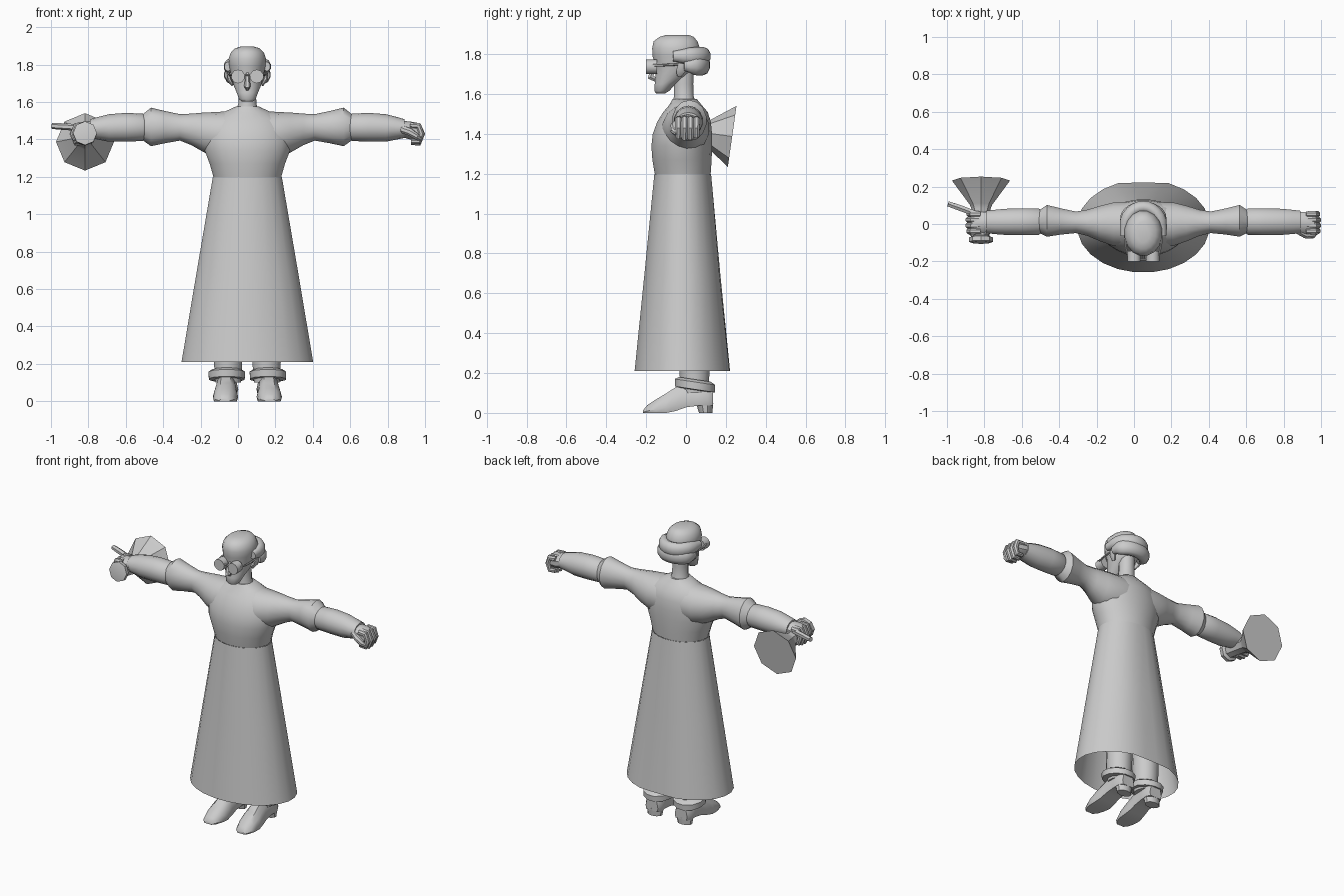
import bpy, bmesh, math
from mathutils import Vector

CX = 0.05  # body centre line
cloth = bpy.data.materials.new("plain grey")
cloth.diffuse_color = (0.6, 0.6, 0.6, 1)


def finish(name, bm, mirror=False, angle=40, x=CX):
    bmesh.ops.recalc_face_normals(bm, faces=bm.faces)
    me = bpy.data.meshes.new(name)
    bm.to_mesh(me)
    bm.free()
    me.materials.append(cloth)
    ob = bpy.data.objects.new(name, me)
    bpy.context.collection.objects.link(ob)
    ob.location.x = x
    if mirror:
        ob.modifiers.new("mirror", 'MIRROR').use_mirror_merge = False
    bpy.ops.object.select_all(action='DESELECT')
    bpy.context.view_layer.objects.active = ob
    ob.select_set(True)
    bpy.ops.object.shade_smooth_by_angle(angle=math.radians(angle))
    return ob


def loft(name, rings, caps=(True, True), **kw):
    bm = bmesh.new()
    vs = [[bm.verts.new(p) for p in r] for r in rings]
    n = len(vs[0])
    for a, b in zip(vs, vs[1:]):
        for i in range(n):
            j = (i + 1) % n
            bm.faces.new((a[i], a[j], b[j], b[i]))
    if caps[0]:
        bm.faces.new(vs[0])
    if caps[1]:
        bm.faces.new(vs[-1])
    return finish(name, bm, **kw)


def angles(n):
    return [2 * math.pi * (i + 0.5) / n for i in range(n)]


def ring_z(z, rx, y0, y1, cx=0, n=16):
    return [(cx + rx * math.cos(a), (y0 + y1) / 2 + (y1 - y0) / 2 * math.sin(a), z)
            for a in angles(n)]


def ring_x(x, z0, z1, y0, y1, n=14):
    return [(x, (y0 + y1) / 2 + (y1 - y0) / 2 * math.cos(a),
             (z0 + z1) / 2 + (z1 - z0) / 2 * math.sin(a)) for a in angles(n)]


def tube(name, path, radii, n=8, up=(0, 0, 1), squash=1.0, **kw):
    # tapered tube; squash scales the section along the up direction
    pts = [Vector(p) for p in path]
    rings = []
    for i, p in enumerate(pts):
        t = (pts[min(i + 1, len(pts) - 1)] - pts[max(i - 1, 0)]).normalized()
        side = t.cross(Vector(up)).normalized()
        top = side.cross(t)
        rings.append([p + radii[i] * (side * math.cos(a) + top * squash * math.sin(a))
                      for a in angles(n)])
    return loft(name, rings, **kw)


# long flared skirt, open below, with a dip at the centre back
def skirt_ring(z, rx, y0, y1, dip):
    return [(x, y - dip * math.exp(-(x / 0.06) ** 2) * (y > 0) , zz)
            for x, y, zz in ring_z(z, rx, y0, y1, n=24)]


loft("skirt", [skirt_ring(0.21, 0.355, -0.26, 0.237, 0.025),
               skirt_ring(0.70, 0.272, -0.21, 0.182, 0.012),
               skirt_ring(1.20, 0.186, -0.16, 0.127, 0)], caps=(False, False))

# upper robe
loft("torso", [ring_z(*r, n=24) for r in (
    (1.20, 0.183, -0.158, 0.125), (1.27, 0.203, -0.17, 0.13), (1.34, 0.23, -0.175, 0.132),
    (1.40, 0.235, -0.168, 0.132), (1.46, 0.225, -0.146, 0.126), (1.51, 0.195, -0.115, 0.11),
    (1.545, 0.13, -0.085, 0.08), (1.575, 0.065, -0.068, 0.055))], caps=(False, True))

# shoulder and puffed upper sleeve
loft("upper_sleeve", [ring_x(*r) for r in (
    (0.08, 1.30, 1.553, -0.125, 0.12), (0.16, 1.305, 1.547, -0.12, 0.118),
    (0.23, 1.33, 1.544, -0.095, 0.10), (0.30, 1.37, 1.538, -0.065, 0.078),
    (0.36, 1.394, 1.535, -0.05, 0.068), (0.44, 1.38, 1.552, -0.058, 0.085),
    (0.515, 1.364, 1.57, -0.07, 0.104), (0.565, 1.40, 1.53, -0.045, 0.07))], mirror=True)

# lower sleeve
loft("forearm", [ring_x(*r) for r in (
    (0.545, 1.40, 1.53, -0.05, 0.075), (0.56, 1.392, 1.538, -0.06, 0.085),
    (0.65, 1.388, 1.542, -0.062, 0.086), (0.74, 1.388, 1.535, -0.06, 0.083),
    (0.80, 1.40, 1.52, -0.055, 0.077), (0.84, 1.408, 1.508, -0.05, 0.072))], mirror=True)

# fist: palm, four curled fingers, thumb
loft("palm", [ring_x(*r, n=10) for r in (
    (0.82, 1.415, 1.50, -0.045, 0.065), (0.87, 1.40, 1.496, -0.055, 0.068),
    (0.915, 1.40, 1.488, -0.05, 0.062))], mirror=True)
for i in range(4):
    y, s = -0.038 + i * 0.03, (0.0, 0.008, 0.006, -0.004)[i]
    tube("finger_%d" % (i + 1),
         [(0.87, y, 1.475), (0.915, y, 1.472), (0.93 + s / 2, y, 1.43),
          (0.915, y, 1.388 - s), (0.875, y, 1.39 - s)],
         [0.017, 0.019, 0.018, 0.017, 0.013], up=(0, 1, 0), mirror=True)
tube("thumb", [(0.83, -0.035, 1.455), (0.87, -0.058, 1.44), (0.905, -0.06, 1.415),
               (0.925, -0.045, 1.40)], [0.022, 0.021, 0.018, 0.012], mirror=True)

# neck and head
loft("neck", [ring_z(*r, n=12) for r in (
    (1.54, 0.068, -0.07, 0.055), (1.59, 0.05, -0.062, 0.04),
    (1.65, 0.048, -0.062, 0.038), (1.73, 0.05, -0.06, 0.04))])
loft("head", [ring_z(*r) for r in (
    (1.603, 0.03, -0.15, -0.105), (1.615, 0.045, -0.16, -0.085), (1.65, 0.058, -0.158, -0.05),
    (1.69, 0.075, -0.155, 0.01), (1.74, 0.088, -0.155, 0.055), (1.79, 0.098, -0.17, 0.07),
    (1.83, 0.102, -0.172, 0.072), (1.865, 0.09, -0.165, 0.06), (1.887, 0.068, -0.135, 0.04),
    (1.897, 0.035, -0.10, 0.015))], angle=50)
tube("nose", [(0, -0.15, 1.755), (0, -0.17, 1.71), (0, -0.178, 1.685), (0, -0.152, 1.672)],
     [0.01, 0.014, 0.018, 0.012], n=6, up=(1, 0, 0))
tube("ear", [(0.08, -0.035, 1.69), (0.097, -0.025, 1.72), (0.102, -0.02, 1.755)],
     [0.012, 0.025, 0.018], up=(1, 0, 0), squash=0.5, mirror=True)

# horseshoe of hair: an upper roll and a fuller lower roll at the back
def hair_roll(name, z, rx, y_front, y_back, r_mid, squash):
    path, radii = [], []
    for i in range(15):
        t = math.pi * i / 14
        s = math.sin(t)
        path.append((rx * math.cos(t), y_front + (y_back - y_front) * s ** 0.8, z))
        radii.append(r_mid * (0.55 + 0.45 * min(1, 2 * s)))
    tube(name, path, radii, n=10, squash=squash, angle=50)


hair_roll("hair_upper", 1.79, 0.104, -0.065, 0.09, 0.035, 1.3)
hair_roll("hair_lower", 1.745, 0.100, -0.01, 0.084, 0.038, 1.35)

# round spectacles with bridge and side arms
tube("lens", [(0.05, -0.145, 1.737), (0.05, -0.20, 1.737)], [0.037, 0.037], n=10, mirror=True)
tube("bridge", [(-0.02, -0.19, 1.745), (0.02, -0.19, 1.745)], [0.006, 0.006], n=6)
tube("temple_arm", [(0.078, -0.18, 1.745), (0.095, -0.12, 1.745), (0.1, -0.02, 1.75)],
     [0.006] * 3, n=6, mirror=True)

# trouser legs and turned cuffs
loft("trouser_leg", [ring_z(z, r, -r * 0.9 + 0.035, r * 1.1 + 0.035, 0.103, 12)
                     for z, r in ((0.10, 0.07), (0.20, 0.078), (0.45, 0.085))], mirror=True)


def cuff_ring(z, r, lift):
    # front of the cuff sits higher than the back
    return [(x, y, zz + lift * (0.045 - y) / 0.1)
            for x, y, zz in ring_z(z, r, 0.045 - 1.04 * r, 0.045 + 1.04 * r, 0.11, 12)]


loft("boot_cuff", [cuff_ring(0.115, 0.08, 0.015), cuff_ring(0.118, 0.099, 0.015),
                   cuff_ring(0.155, 0.101, 0.015), cuff_ring(0.168, 0.08, 0.015)], mirror=True)

# boots: cross-sections from toe to heel as (y, half width, bottom, top)
def boot_ring(y, w, z0, z1):
    cx = 0.113 - 0.04 * y
    prof = ((-0.9, 0), (0.9, 0), (1, 0.25), (0.8, 0.7), (0.4, 1), (-0.4, 1), (-0.8, 0.7), (-1, 0.25))
    return [(cx + w * a, y, z0 + (z1 - z0) * b) for a, b in prof]


loft("boot", [boot_ring(*r) for r in (
    (-0.215, 0.028, 0, 0.014), (-0.195, 0.048, 0, 0.038), (-0.15, 0.064, 0, 0.068),
    (-0.10, 0.068, 0, 0.098), (-0.05, 0.062, 0.010, 0.13), (0.0, 0.058, 0.028, 0.15),
    (0.06, 0.058, 0.036, 0.15), (0.11, 0.06, 0.036, 0.15), (0.135, 0.045, 0.036, 0.13))],
    mirror=True)
loft("boot_heel", [ring_z(0, 0.05, 0.065, 0.132, 0.11, 10),
                   ring_z(0.05, 0.056, 0.05, 0.137, 0.11, 10)], mirror=True)

# trumpet-like device in one hand: eight-sided, revolved along a tilted axis
axis = Vector((0, 0.99, -0.14)).normalized()
start = Vector((-0.818, -0.10, 1.434))
horn = [(0.0, 0.045), (0.004, 0.064), (0.028, 0.064), (0.036, 0.046), (0.08, 0.046),
        (0.18, 0.05), (0.205, 0.06), (0.335, 0.155)]
side = Vector((1, 0, 0))
top = side.cross(axis)
loft("horn", [[start + axis * d + r * (side * math.cos(k * math.pi / 4) + top * math.sin(k * math.pi / 4))
               for k in range(8)] for d, r in horn], x=0, angle=35)
tube("horn_lever", [(-0.84, 0.052, 1.463), (-0.92, 0.082, 1.468), (-0.994, 0.108, 1.472)],
     [0.017, 0.018, 0.016], n=6, x=0)
